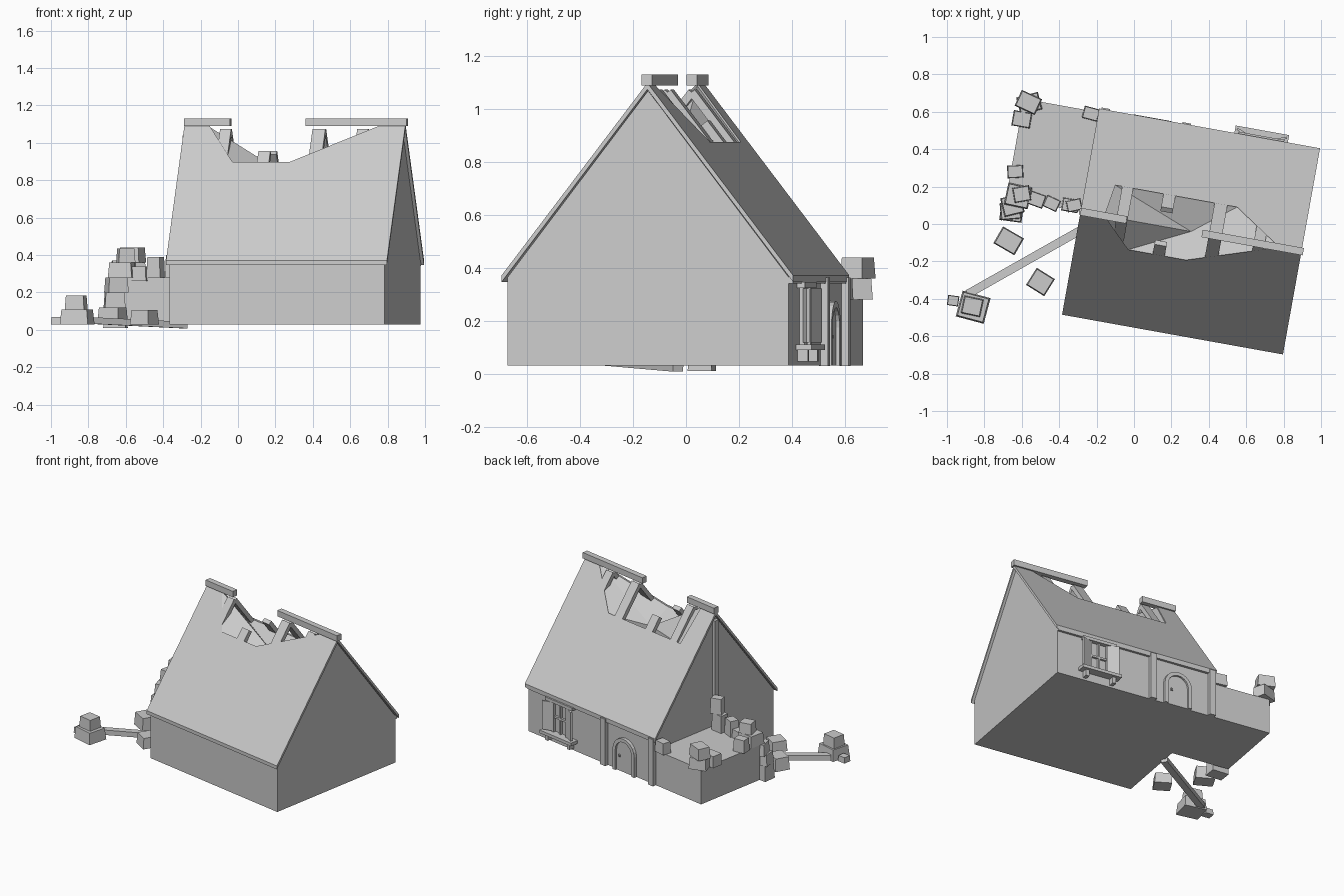
import bpy, bmesh, math, random
from mathutils import Matrix, Vector

random.seed(4)
if "Cube" in bpy.data.objects:
    bpy.data.objects.remove(bpy.data.objects["Cube"])

grey = bpy.data.materials.new("plain_grey")
grey.use_nodes = True
grey.diffuse_color = (0.6, 0.6, 0.6, 1)
grey.node_tree.nodes["Principled BSDF"].inputs["Base Color"].default_value = (0.6, 0.6, 0.6, 1)

# House frame: turned slightly about the vertical
HOUSE = Matrix.Translation((0.305, -0.04, 0)) @ Matrix.Rotation(math.radians(-10.2), 4, 'Z')
WORLD = Matrix.Identity(4)
HL, HD, BASE, EAVE = 0.584, 0.54, 0.03, 0.365
RIDGE, SLOPE = 1.1, 1.3
PITCH = math.atan(SLOPE)


def finish(name, bm, frame):
    bmesh.ops.recalc_face_normals(bm, faces=bm.faces)
    mesh = bpy.data.meshes.new(name)
    bm.to_mesh(mesh)
    bm.free()
    mesh.materials.append(grey)
    ob = bpy.data.objects.new(name, mesh)
    ob.matrix_world = frame
    bpy.context.collection.objects.link(ob)
    return ob


def box(name, centre, size, rot=None, frame=HOUSE, taper=1.0):
    bm = bmesh.new()
    bmesh.ops.create_cube(bm, size=1)
    for v in bm.verts:
        if v.co.z > 0:
            v.co.x *= taper
            v.co.y *= taper
    bmesh.ops.scale(bm, vec=size, verts=bm.verts)
    return finish(name, bm, frame @ Matrix.Translation(centre) @ (rot or WORLD))


def turn(deg, axis='Z'):
    return Matrix.Rotation(math.radians(deg), 4, axis)


def prism(name, points, offset, frame=HOUSE):
    """Extrude a flat outline along an offset."""
    bm = bmesh.new()
    face = bm.faces.new([bm.verts.new(p) for p in points])
    ext = bmesh.ops.extrude_face_region(bm, geom=[face], use_keep_orig=True)
    moved = [g for g in ext["geom"] if isinstance(g, bmesh.types.BMVert)]
    bmesh.ops.translate(bm, vec=offset, verts=moved)
    return finish(name, bm, frame)


# Walls: solid lower storey and two gable panels
box("house_walls", (0, 0, (BASE + EAVE) / 2), (2 * HL, 2 * HD, EAVE - BASE))
for side, name in ((-1, "left_gable"), (1, "right_gable")):
    x = side * HL
    prism(name, [(x, -HD, EAVE), (x, HD, EAVE), (x, 0, RIDGE - 0.03)], (-side * 0.02, 0, 0))
box("gable_post", (-HL - 0.008, 0, 0.66), (0.03, 0.035, 0.76))

# Roof slopes, each with a broken opening at the ridge: (along, down) points
L, R = (-0.47, 0), (0.48, 0)
holes = {-1: [(-0.313, 0.155), (0.0, 0.155)], 1: [(-0.442, 0.172), (0.219, 0.172)]}


def on_roof(p, s, drop=0.0):
    return Vector((p[0], s * p[1], RIDGE - SLOPE * p[1] - drop))


for s, name in ((-1, "front_roof"), (1, "back_roof")):
    a, b = holes[s]
    outline = [(-0.6, 0.56), (0.6, 0.56), (0.6, 0), R, b, a, L, (-0.6, 0)]
    prism(name, [on_roof(p, s) for p in outline], (0, 0, -0.025))

# Collapsed attic floor sagging below the opening
bm = bmesh.new()
rim = [on_roof(p, s, 0.012) for p, s in
       ((L, 1), (holes[1][0], 1), (holes[1][1], 1), (R, 1), (holes[-1][1], -1), (holes[-1][0], -1))]
rim = [bm.verts.new(p) for p in rim]
low = bm.verts.new((0.0, 0.0, 0.8))
for i, v in enumerate(rim):
    bm.faces.new((v, rim[(i + 1) % len(rim)], low))
floor = finish("attic_floor", bm, HOUSE)
if floor.data.polygons[1].normal.z < 0:
    floor.data.flip_normals()

# Ridge beams
box("ridge_beam_left", (-0.475, 0, 1.11), (0.25, 0.04, 0.042))
box("ridge_beam_right", (0.335, 0, 1.11), (0.55, 0.04, 0.042))


# Rafters under the opening, some broken to stubs
def rafter(name, u, s, d0, d1, width):
    mid = on_roof((u, (d0 + d1) / 2), s, 0.035)
    rot = Matrix.Rotation(-s * PITCH, 4, 'X')
    box(name, mid, (width, (d1 - d0) / math.cos(PITCH), 0.03), rot)


for s, side in ((-1, "front"), (1, "back")):
    rafter(side + "_rafter_left", -0.375, s, 0.0, 0.2, 0.06)
    rafter(side + "_rafter_middle", 0.132, s, 0.0, 0.2, 0.07)
    rafter(side + "_rafter_right", 0.37, s, 0.0, 0.2, 0.06)
    rafter(side + "_rafter_stub", -0.148, s, 0.09, 0.2, 0.065)

# Back wall timbers
for u, name in ((-0.125, "back_post"), (-0.565, "corner_post")):
    box(name, (u, HD + 0.01, 0.197), (0.045, 0.035, 0.335))
box("eave_beam", (0, HD + 0.005, 0.353), (2 * HL, 0.025, 0.025))

# Arched door: frame ring, leaf plate and handle
DU, SPRING = -0.31, 0.175


def arch(r):
    arc = [(DU + r * math.cos(t), SPRING + r * math.sin(t))
           for t in [math.pi * i / 10 for i in range(11)]]
    return [(DU + r, BASE)] + arc + [(DU - r, BASE)]


def back_points(outline):
    return [(u, HD, z) for u, z in outline]


prism("door_frame", back_points(arch(0.1) + arch(0.075)[::-1]), (0, 0.022, 0))
prism("door_leaf", back_points(arch(0.076)), (0, 0.008, 0))
box("door_handle", (DU + 0.045, HD + 0.012, 0.14), (0.014, 0.014, 0.014))

# Window with frame, bars, sill, brackets and open shutters
WU = 0.28
box("window_lintel", (WU, HD + 0.015, 0.335), (0.25, 0.03, 0.022))
box("window_sill", (WU, HD + 0.03, 0.1), (0.29, 0.06, 0.022))
box("window_cross_bar", (WU, HD + 0.008, 0.22), (0.12, 0.016, 0.014))
box("window_middle_bar", (WU, HD + 0.008, 0.22), (0.014, 0.016, 0.22))
for s, side in ((-1, "left"), (1, "right")):
    box(side + "_window_jamb", (WU + s * 0.065, HD + 0.01, 0.22), (0.02, 0.02, 0.22))
    box(side + "_shutter", (WU + s * 0.1, HD + 0.03, 0.22), (0.075, 0.012, 0.205), turn(s * 22))
    box(side + "_sill_bracket", (WU + s * 0.1, HD + 0.02, 0.07), (0.025, 0.04, 0.05))

# Ruined annex: solid low block
box("annex_base", (-0.79, 0.27, 0.155), (0.43, 0.54, 0.25))

# Loose stones: x, y, bottom, width, height, turn
stones = [
    # back corner of the annex
    (-0.56, 0.645, 0.28, 0.12, 0.08, 15), (-0.565, 0.65, 0.36, 0.12, 0.08, -25),
    (-0.6, 0.56, 0.28, 0.1, 0.08, -10), (-0.23, 0.59, 0.28, 0.085, 0.08, -15),
    # front corner stack
    (-0.655, 0.06, 0.01, 0.12, 0.11, -8), (-0.66, 0.07, 0.12, 0.11, 0.08, 5),
    (-0.65, 0.1, 0.2, 0.11, 0.08, 14), (-0.62, 0.15, 0.28, 0.13, 0.08, -12),
    (-0.6, 0.16, 0.36, 0.09, 0.075, 10), (-0.635, 0.28, 0.28, 0.085, 0.09, 3),
    # front edge towards the house
    (-0.52, 0.13, 0.26, 0.085, 0.08, -20), (-0.44, 0.11, 0.28, 0.08, 0.11, -25),
    (-0.34, 0.1, 0.28, 0.09, 0.12, -10), (-0.32, 0.1, 0.4, 0.08, 0.11, 12),
    # fallen on the ground
    (-0.67, -0.09, 0.03, 0.13, 0.09, -30), (-0.5, -0.31, 0.03, 0.115, 0.075, -32),
    (-0.86, -0.445, 0.03, 0.155, 0.08, -15), (-0.865, -0.44, 0.11, 0.105, 0.075, -12),
    (-0.967, -0.41, 0.03, 0.06, 0.04, -8),
]
for i, (x, y, z, w, h, deg) in enumerate(stones):
    depth = w * random.uniform(0.75, 0.95)
    box(f"stone_{i + 1}", (x, y, z + h / 2), (w, depth, h), turn(deg), WORLD, 0.9)

# Fallen beam leaning on the ground
start, end = Vector((-0.89, -0.375, 0.055)), Vector((-0.28, -0.03, 0.025))
run = end - start
box("fallen_beam", (start + end) / 2, (run.length, 0.045, 0.035),
    run.to_track_quat('X', 'Z').to_matrix().to_4x4(), WORLD)
